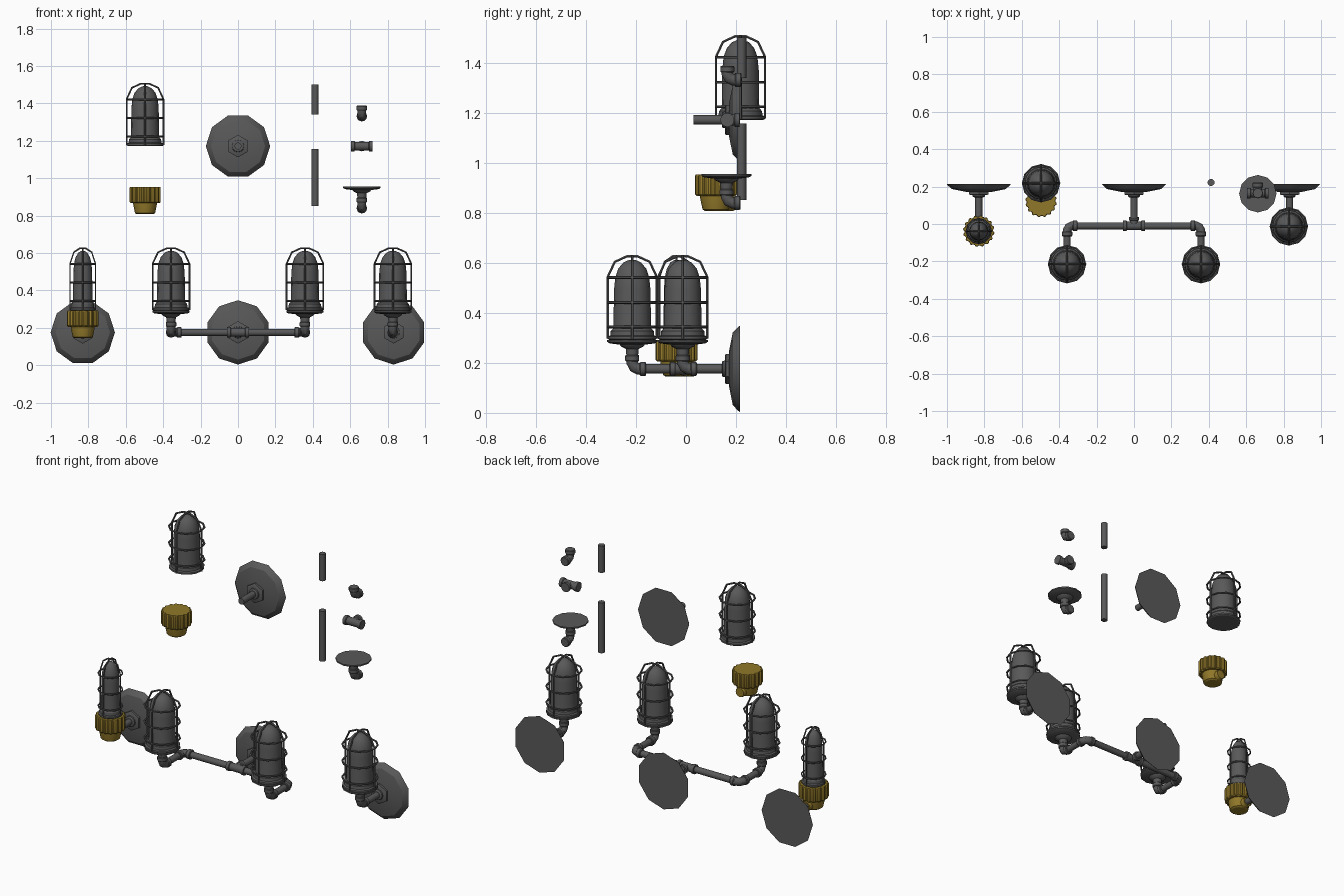
import bpy, bmesh, math
from mathutils import Matrix, Vector

if "Cube" in bpy.data.objects:
    bpy.data.objects.remove(bpy.data.objects["Cube"])

def material(name, rgb):
    m = bpy.data.materials.new(name)
    m.diffuse_color = (*rgb, 1)
    m.use_nodes = True
    m.node_tree.nodes["Principled BSDF"].inputs["Base Color"].default_value = m.diffuse_color
    return m

IRON = material("dark_iron", (0.1, 0.1, 0.103))
BRASS = material("aged_brass", (0.28, 0.185, 0.022))

def lathe(bm, prof, n, M=Matrix(), start=0.0, tooth=0.0):
    """Revolve (radius, height) points about z; tooth > 0 makes ribs."""
    rings = []
    for r, h in prof:
        ring = []
        for i in range(n):
            a = start + 2 * math.pi * i / n
            q = r - (tooth if i % 4 < 2 else 0)
            ring.append(bm.verts.new(M @ Vector((q * math.cos(a), q * math.sin(a), h))))
        rings.append(ring)
    for a, b in zip(rings, rings[1:]):
        for i in range(n):
            j = (i + 1) % n
            bm.faces.new((a[i], a[j], b[j], b[i]))
    bm.faces.new(rings[0])
    bm.faces.new(rings[-1])

def sweep(bm, pts, r, n, normal, closed=False):
    """Round tube along a flat path whose plane has the given normal."""
    pts, nrm, rings = [Vector(p) for p in pts], Vector(normal), []
    k = len(pts)
    for i, p in enumerate(pts):
        a = pts[i - 1] if closed or i > 0 else p
        b = pts[(i + 1) % k] if closed or i < k - 1 else p
        side = (b - a).normalized().cross(nrm)
        rings.append([bm.verts.new(p + r * (math.cos(t) * nrm + math.sin(t) * side))
                      for t in (2 * math.pi * j / n for j in range(n))])
    for i in range(k if closed else k - 1):
        a, b = rings[i], rings[(i + 1) % k]
        for j in range(n):
            m = (j + 1) % n
            bm.faces.new((a[j], a[m], b[m], b[j]))
    if not closed:
        bm.faces.new(rings[0])
        bm.faces.new(rings[-1])

def finish(bm, name, loc, mat, scale=(1, 1, 1), rot=0.0):
    bmesh.ops.recalc_face_normals(bm, faces=bm.faces)
    me = bpy.data.meshes.new(name)
    bm.to_mesh(me)
    bm.free()
    me.materials.append(mat)
    ob = bpy.data.objects.new(name, me)
    bpy.context.collection.objects.link(ob)
    ob.location, ob.scale, ob.rotation_euler[2] = loc, scale, rot
    bpy.ops.object.select_all(action='DESELECT')
    ob.select_set(True)
    bpy.context.view_layer.objects.active = ob
    bpy.ops.object.shade_smooth_by_angle(angle=math.radians(31))
    return ob

TO_FRONT = Matrix.Rotation(math.pi / 2, 4, 'X')    # z -> -y
TO_BACK = Matrix.Rotation(-math.pi / 2, 4, 'X')    # z -> +y
TO_RIGHT = Matrix.Rotation(math.pi / 2, 4, 'Y')    # z -> +x

# Wall plate: ten-sided dish, hex nut, collar and stem pointing to the front
def mount(name, x, z, stem_end, start=math.pi / 2):
    bm = bmesh.new()
    lathe(bm, [(.172, 0), (.168, .006), (.145, .028), (.135, .03), (.07, .043)], 10, TO_FRONT, start)
    lathe(bm, [(.06, .035), (.06, .056), (.052, .06)], 6, TO_FRONT, math.pi / 2)
    lathe(bm, [(.034, .05), (.032, .068), (.026, .072)], 12, TO_FRONT)
    lathe(bm, [(.019, .05), (.019, .215 - stem_end)], 12, TO_FRONT)
    finish(bm, name, (x, .215, z), IRON)

# Caged lamp: base flange, domed glass, three hoops and four bent bars
def lamp(name, loc, width=1.0):
    bm = bmesh.new()
    lathe(bm, [(.092, 0), (.098, .004), (.098, .014), (.088, .018), (.086, .035), (.077, .045),
               (.075, .06), (.073, .2), (.068, .25), (.056, .285), (.035, .31), (.012, .32)], 16)
    for h in (.052, .15, .25):
        sweep(bm, [(.098 * math.cos(i * math.pi / 6), .098 * math.sin(i * math.pi / 6), h)
                   for i in range(12)], .0055, 6, (0, 0, 1), True)
    arch = [(.098, .005), (.098, .252), (.07, .312), (.022, .334)]
    half = [(-r, h) for r, h in arch] + [(r, h) for r, h in reversed(arch)]
    sweep(bm, [(r, 0, h) for r, h in half], .0055, 6, (0, 1, 0))
    sweep(bm, [(0, r, h) for r, h in half], .0055, 6, (1, 0, 0))
    finish(bm, name, loc, IRON, (width, width, 1))

# Elbow in the yz plane: one mouth up, one mouth to the back
def elbow_into(bm):
    sweep(bm, [(0, 0, .05), (0, 0, .024), (0, .008, .008), (0, .024, 0), (0, .05, 0)], .023, 12, (1, 0, 0))
    collar = [(.025, .03), (.028, .034), (.028, .052), (.025, .056)]
    lathe(bm, collar, 12)
    lathe(bm, collar, 12, TO_BACK)

def elbow(name, loc):
    bm = bmesh.new()
    elbow_into(bm)
    return finish(bm, name, loc, IRON)

# Lamp holder: saucer on top of an elbow
def holder(name, loc):
    bm = bmesh.new()
    elbow_into(bm)
    lathe(bm, [(.022, .04), (.026, .08), (.045, .09), (.05, .097), (.09, .102), (.1, .108), (.1, .116)], 12)
    finish(bm, name, loc, IRON)

# Tee: run along x with a branch to the back
def tee(name, loc):
    bm = bmesh.new()
    lathe(bm, [(.028, -.058), (.028, -.04), (.023, -.037), (.023, .037), (.028, .04), (.028, .058)], 12, TO_RIGHT)
    lathe(bm, [(.022, 0), (.022, .028), (.028, .031), (.028, .048)], 12, TO_BACK)
    finish(bm, name, loc, IRON)

# Brass socket: ribbed grip, tapered body and rear port
def socket(name, loc):
    bm = bmesh.new()
    lathe(bm, [(.078, .03), (.084, .036), (.084, .11), (.081, .116)], 64, tooth=.007)
    lathe(bm, [(.045, -.03), (.054, -.024), (.063, .02), (.064, .04)], 16)
    lathe(bm, [(.03, .03), (.03, .07), (.027, .075)], 12, TO_BACK)
    finish(bm, name, loc, BRASS)

def pipe(name, a, b, normal):
    bm = bmesh.new()
    sweep(bm, [a, b], .019, 12, normal)
    finish(bm, name, (0, 0, 0), IRON)

Z = .176   # pipe height of the assembled lights

# Left light with brass socket
mount("left_wall_plate", -.83, Z, .01, 0)
socket("left_brass_socket", (-.83, -.038, Z))
lamp("left_narrow_lamp", (-.83, -.038, Z + .116), .69)

# Right single light
mount("right_wall_plate", .832, Z, .02)
holder("right_lamp_holder", (.828, -.013, Z))
lamp("right_lamp", (.828, -.013, Z + .116))

# Middle double light
mount("middle_wall_plate", 0, Z, .0)
tee("middle_tee", (0, -.01, Z))
pipe("crossbar", (-.33, -.01, Z), (.33, -.01, Z), (0, 0, 1))
for side, s in (("left", -1), ("right", 1)):
    x = s * .358
    e = elbow(side + "_arm_elbow", (x, -.01, Z))
    # lay the elbow flat: up mouth -> front, back mouth -> towards the middle
    e.rotation_euler = (math.pi / 2, 0, 0)
    e.matrix_world = (Matrix.Translation((x, -.01, Z))
                      @ Matrix(((0, -s, 0, 0), (0, 0, -1, 0), (s, 0, 0, 0), (0, 0, 0, 1)))
                      @ Matrix.Scale(s, 4, (1, 0, 0)) @ Matrix.Scale(s, 4, (1, 0, 0)))
    pipe(side + "_arm_pipe", (x, -.03, Z), (x, -.19, Z), (0, 0, 1))
    holder(side + "_arm_holder", (x, -.215, Z))
    lamp(side + "_arm_lamp", (x, -.215, Z + .116))

# Spare parts laid out above
lamp("spare_lamp", (-.497, .218, 1.172))
socket("spare_brass_socket", (-.497, .12, .838))
mount("spare_wall_plate", 0, 1.172, .03, 0)
pipe("spare_short_pipe", (.412, .222, 1.34), (.412, .222, 1.502), (0, 1, 0))
pipe("spare_long_pipe", (.412, .222, .852), (.412, .222, 1.157), (0, 1, 0))
elbow("spare_elbow", (.662, .165, 1.332))
tee("spare_tee", (.662, .165, 1.172))
holder("spare_holder", (.662, .162, .84))
